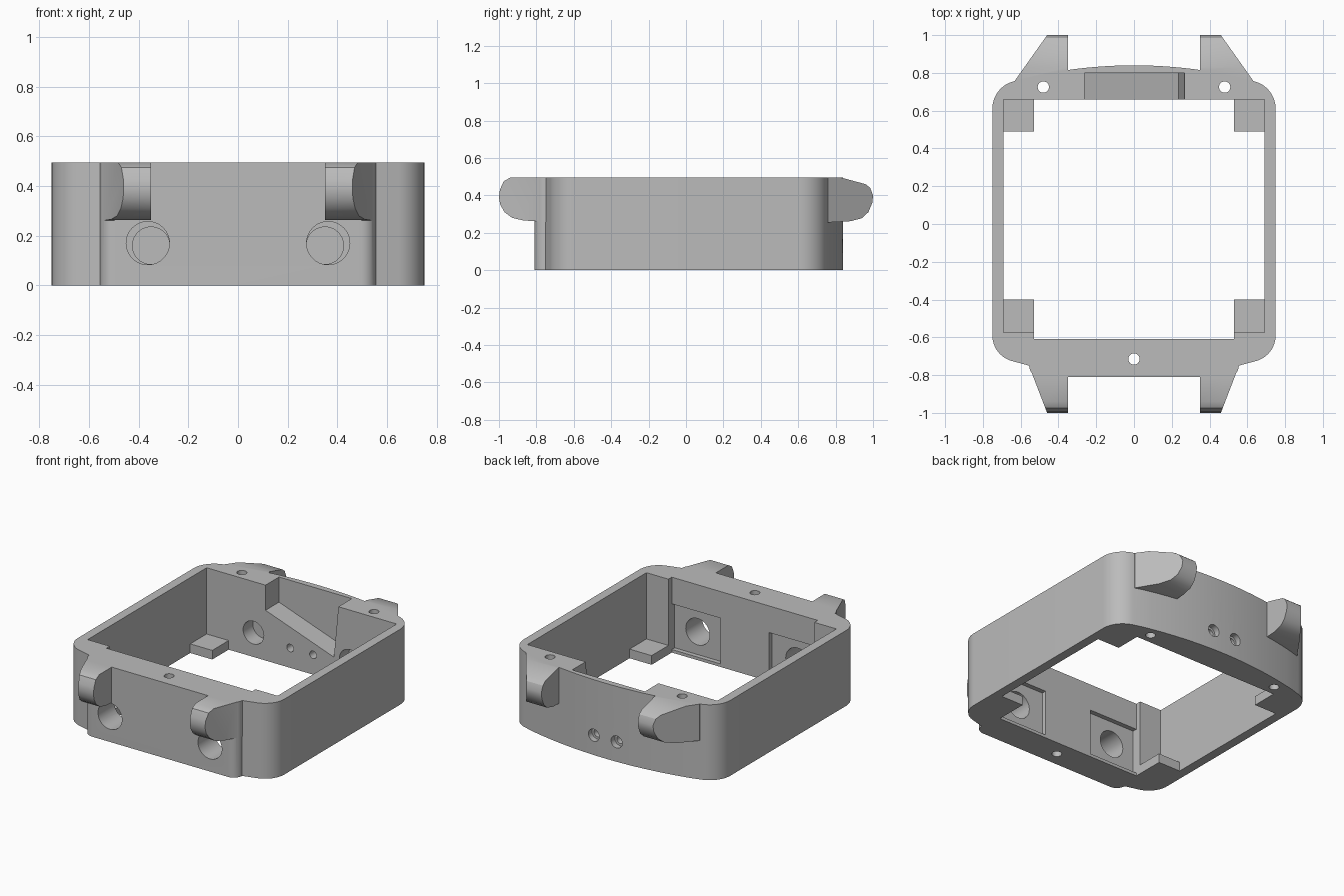
import bpy
import bmesh
from math import sin, cos, radians, pi

cube = bpy.data.objects.get("Cube")
if cube:
    bpy.data.objects.remove(cube, do_unlink=True)

grey = bpy.data.materials.new("plain_grey")
grey.use_nodes = True
grey.diffuse_color = (0.5, 0.5, 0.5, 1)
grey.node_tree.nodes["Principled BSDF"].inputs["Base Color"].default_value = (0.5, 0.5, 0.5, 1)

HEIGHT = 0.495
PLACE = {"x": lambda a, b, h: (h, a, b),
         "y": lambda a, b, h: (a, h, b),
         "z": lambda a, b, h: (a, b, h)}


def prism(name, outline, axis, low, high):
    """Closed outline extruded along an axis."""
    bm = bmesh.new()
    rings = [[bm.verts.new(PLACE[axis](a, b, h)) for a, b in outline] for h in (low, high)]
    count = len(outline)
    bm.faces.new(rings[0])
    bm.faces.new(rings[1])
    for i in range(count):
        j = (i + 1) % count
        bm.faces.new((rings[0][i], rings[0][j], rings[1][j], rings[1][i]))
    bmesh.ops.recalc_face_normals(bm, faces=bm.faces)
    mesh = bpy.data.meshes.new(name)
    bm.to_mesh(mesh)
    bm.free()
    mesh.materials.append(grey)
    obj = bpy.data.objects.new(name, mesh)
    bpy.context.collection.objects.link(obj)
    return obj


def arc(cx, cy, r, start, end, steps):
    angles = [radians(start + (end - start) * i / steps) for i in range(steps + 1)]
    return [(cx + r * cos(a), cy + r * sin(a)) for a in angles]


def rect(x0, x1, y0, y1):
    return [(x0, y0), (x1, y0), (x1, y1), (x0, y1)]


def circle(cx, cy, r, steps=40):
    return [(cx + r * cos(2 * pi * i / steps), cy + r * sin(2 * pi * i / steps))
            for i in range(steps)]


def combine(target, tool, operation):
    """Apply a boolean and throw the tool away."""
    mod = target.modifiers.new("combine", "BOOLEAN")
    mod.operation = operation
    mod.solver = "EXACT"
    mod.object = tool
    bpy.context.view_layer.objects.active = target
    bpy.ops.object.modifier_apply(modifier=mod.name)
    bpy.data.objects.remove(tool, do_unlink=True)


def cut(outline, axis, low, high):
    combine(case, prism("cutter", outline, axis, low, high), "DIFFERENCE")


# Outer shell: bowed back, rounded corners, raised front block
half = [(0.63 * i / 12, 0.84 - 0.08 * (i / 12) ** 2) for i in range(12)]
half += arc(0.60, 0.61, 0.15, 78, 0, 12)
half += arc(0.61, -0.59, 0.14, 0, -75, 12)
half += arc(0.495, -0.75, 0.06, 0, -90, 8)
outline = half + [(-x, y) for x, y in reversed(half) if x > 0]
case = prism("case_frame", outline, "z", 0, HEIGHT)

# Strap lugs: side profile trimmed by a tapered plan
front_side = [(-0.70, HEIGHT), (-0.94, HEIGHT), (-0.975, 0.475), (-0.995, 0.43), (-1, 0.39),
              (-0.993, 0.35), (-0.97, 0.31), (-0.93, 0.28), (-0.87, 0.266), (-0.70, 0.255)]
back_side = [(0.755, HEIGHT), (0.83, HEIGHT), (0.96, 0.46), (0.985, 0.44), (1, 0.40),
             (0.996, 0.36), (0.975, 0.31), (0.94, 0.278), (0.88, 0.262), (0.755, 0.255)]
front_plan = [(0.35, -0.70), (0.35, -1.1), (0.4215, -1.1), (0.56, -0.74), (0.55, -0.70)]
back_plan = [(0.35, 0.7), (0.35, 1.1), (0.389, 1.1), (0.63, 0.76), (0.63, 0.7)]
for side, plan in ((front_side, front_plan), (back_side, back_plan)):
    for s in (-1, 1):
        lug = prism("lug", side, "x", min(0.2 * s, 0.8 * s), max(0.2 * s, 0.8 * s))
        trim = prism("trim", [(s * x, y) for x, y in plan], "z", 0.1, 0.7)
        combine(lug, trim, "INTERSECT")
        combine(case, lug, "UNION")

# Open interior, leaving thin posts in the front corners
cavity = [(-0.69, 0.66), (-0.69, -0.575), (-0.53, -0.575), (-0.53, -0.61),
          (0.53, -0.61), (0.53, -0.575), (0.69, -0.575), (0.69, 0.66)]
cut(cavity, "z", -0.1, 0.6)

# Sloping pocket in the back wall
cut([(-0.262, 0.6), (-0.262, 0.33), (0.235, 0.155), (0.267, HEIGHT), (0.275, 0.6)],
    "y", 0.62, 0.80)

# Vertical screw holes
for x, y in ((-0.48, 0.725), (0.48, 0.725), (0, -0.715)):
    cut(circle(x, y, 0.03, 24), "z", -0.1, 0.6)

for s in (-1, 1):
    # Square recess and round opening in the front wall
    cut(rect(*sorted((s * 0.175, s * 0.53)), 0.02, 0.32), "y", -0.64, -0.59)
    cut(circle(s * 0.363, 0.17, 0.087), "y", -0.9, -0.55)
    # Blind socket inside the back wall
    cut(circle(s * 0.35, 0.16, 0.075), "y", 0.6, 0.76)
    # Contact hole with a wider outer seat
    cut(circle(s * 0.083, 0.13, 0.025, 24), "y", 0.6, 0.9)
    cut(circle(s * 0.083, 0.13, 0.04, 24), "y", 0.80, 0.9)

# Corner support tabs
for s in (-1, 1):
    for y0, y1 in ((-0.62, -0.40), (0.49, 0.67)):
        tab = prism("tab", rect(*sorted((s * 0.53, s * 0.70)), y0, y1), "z", 0, 0.06)
        combine(case, tab, "UNION")

bpy.ops.object.select_all(action="DESELECT")
case.select_set(True)
bpy.context.view_layer.objects.active = case
bpy.ops.object.shade_smooth_by_angle(angle=radians(30))
